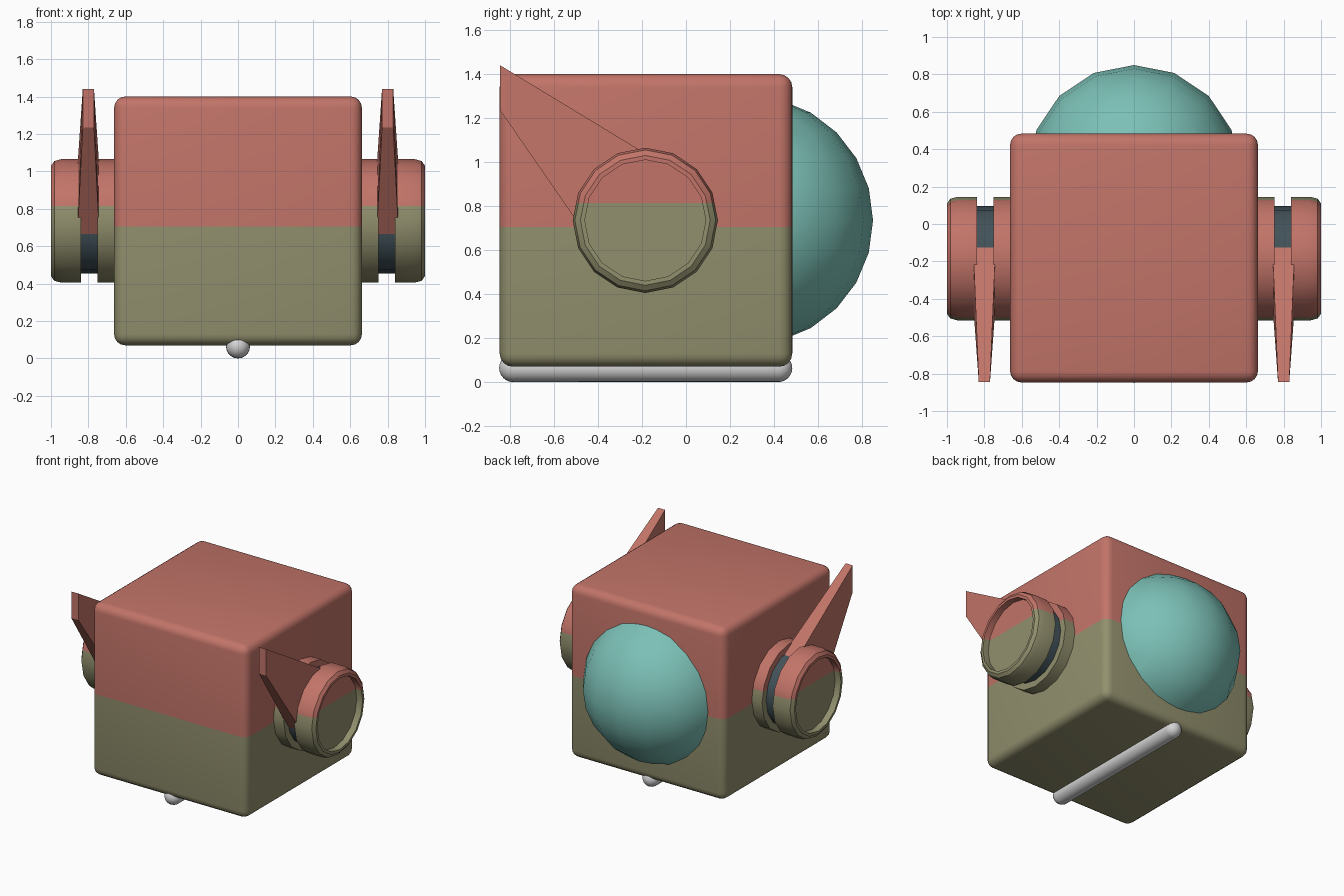
import bpy, bmesh, math
from mathutils import Matrix, Vector

if "Cube" in bpy.data.objects:
    bpy.data.objects.remove(bpy.data.objects["Cube"])


def material(name, rgb):
    m = bpy.data.materials.new(name)
    m.diffuse_color = (*rgb, 1)
    m.use_nodes = True
    m.node_tree.nodes["Principled BSDF"].inputs["Base Color"].default_value = m.diffuse_color
    return m


RED = material("brick red", (0.54, 0.175, 0.14))
OLIVE = material("olive", (0.29, 0.28, 0.155))
TEAL = material("teal", (0.20, 0.53, 0.47))
DARK = material("dark slate", (0.055, 0.085, 0.10))
GREY = material("light grey", (0.66, 0.66, 0.66))


def finish(bm, name, mats, split=None, mirror=False, smooth=True):
    """Turn bm into an object; with split, faces below that height use the second material."""
    if split is not None:
        bmesh.ops.bisect_plane(bm, geom=bm.verts[:] + bm.edges[:] + bm.faces[:],
                               plane_co=(0, 0, split), plane_no=(0, 0, 1))
        for f in bm.faces:
            f.material_index = int(f.calc_center_median().z < split)
    bmesh.ops.recalc_face_normals(bm, faces=bm.faces[:])
    mesh = bpy.data.meshes.new(name)
    bm.to_mesh(mesh)
    bm.free()
    for m in mats:
        mesh.materials.append(m)
    ob = bpy.data.objects.new(name, mesh)
    bpy.context.collection.objects.link(ob)
    if smooth:
        bpy.ops.object.select_all(action='DESELECT')
        ob.select_set(True)
        bpy.context.view_layer.objects.active = ob
        bpy.ops.object.shade_smooth_by_angle(angle=math.radians(35))
    if mirror:
        ob.modifiers.new("mirror", 'MIRROR').use_axis = (True, False, False)
    return ob


def lathe_x(profile, cy, cz, n=16):
    """Spin (x, radius) points around an x-aligned axis; zero radius closes with a disc."""
    bm = bmesh.new()
    rings = [[bm.verts.new((x, cy + r * math.cos(2 * math.pi * i / n),
                            cz + r * math.sin(2 * math.pi * i / n))) for i in range(n)]
             for x, r in profile]
    for a, b in zip(rings, rings[1:]):
        for i in range(n):
            j = (i + 1) % n
            bm.faces.new((a[i], a[j], b[j], b[i]))
    bm.faces.new(rings[0])
    bm.faces.new(rings[-1])
    return bm


CY, CZ = -0.185, 0.735

# Rounded two-tone body
bm = bmesh.new()
bmesh.ops.create_cube(bm, size=1, matrix=Matrix.Translation((0, -0.182, 0.735))
                      @ Matrix.Diagonal((1.325, 1.33, 1.33, 1)))
bmesh.ops.bevel(bm, geom=bm.edges[:], offset=0.06, segments=4, profile=0.5, affect='EDGES')
finish(bm, "body", [RED, OLIVE], split=0.705)

# Dome bulging from the back
bm = bmesh.new()
bmesh.ops.create_uvsphere(bm, u_segments=16, v_segments=12, radius=0.565,
                          matrix=Matrix.Translation((0, 0.285, CZ)))
bmesh.ops.bisect_plane(bm, geom=bm.verts[:] + bm.edges[:] + bm.faces[:],
                       plane_co=(0, 0.44, 0), plane_no=(0, 1, 0), clear_inner=True)
finish(bm, "back_dome", [TEAL])

# Side drums: inner collar and outer cap with a recessed face
finish(lathe_x([(0.62, 0.33), (0.75, 0.33), (0.75, 0.26)], CY, CZ),
       "drum_collar", [RED, OLIVE], split=0.815, mirror=True)
finish(lathe_x([(0.84, 0.26), (0.84, 0.33), (0.945, 0.33), (0.982, 0.32), (1.0, 0.295),
                (1.0, 0.275), (0.95, 0.275)], CY, CZ),
       "drum_cap", [RED, OLIVE], split=0.815, mirror=True)

# Dark hub seen in the groove between collar and cap
finish(lathe_x([(0.74, 0.28), (0.85, 0.28)], CY, CZ), "drum_hub", [DARK], mirror=True)

# Tapered fins rising forward out of the grooves: (y, z, half thickness)
bm = bmesh.new()
outline = [(-0.845, 1.44, 0.03), (-0.12, 1.0, 0.06), (-0.43, 0.635, 0.06), (-0.845, 1.235, 0.03)]
sides = [[bm.verts.new((0.80 + s * t, y, z)) for y, z, t in outline] for s in (-1, 1)]
for ring in sides:
    bm.faces.new(ring)
for i in range(4):
    j = (i + 1) % 4
    bm.faces.new((sides[0][i], sides[0][j], sides[1][j], sides[1][i]))
finish(bm, "fin", [RED], mirror=True, smooth=False)

# Capsule-shaped keel rod under the body
bm = bmesh.new()
bmesh.ops.create_uvsphere(bm, u_segments=20, v_segments=12, radius=0.064,
                          matrix=Matrix.Rotation(math.pi / 2, 4, 'X'))
bmesh.ops.bisect_plane(bm, geom=bm.verts[:] + bm.edges[:] + bm.faces[:],
                       plane_co=(0, 0.001, 0), plane_no=(0, 1, 0))
for v in bm.verts:
    v.co += Vector((0, 0.419 if v.co.y > 0.0005 else -0.785, 0.064))
finish(bm, "keel_rod", [GREY])
